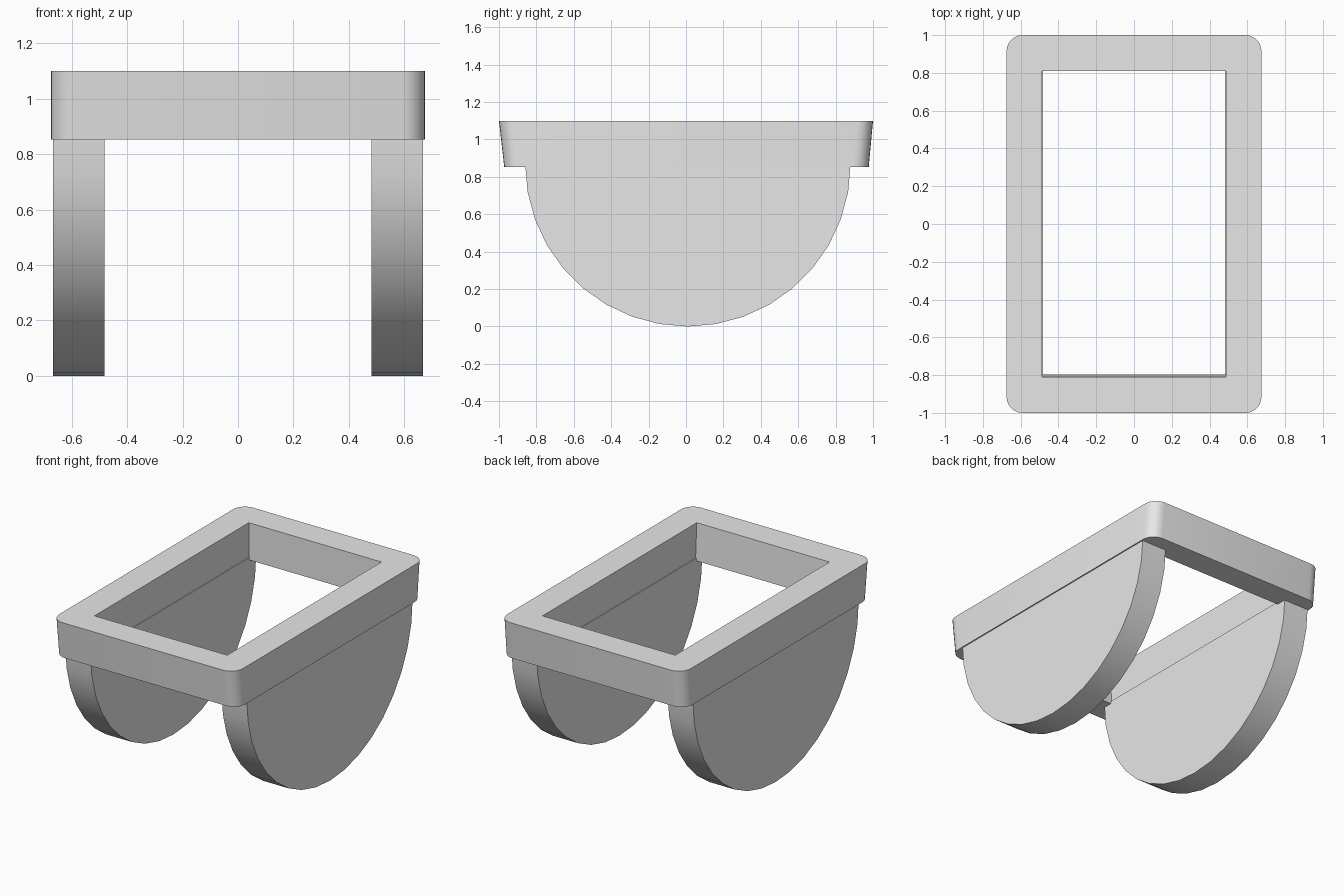
import bpy, bmesh
from math import sin, cos, pi, radians

cube = bpy.data.objects.get("Cube")
if cube:
    bpy.data.objects.remove(cube, do_unlink=True)

# Single grey finish
grey = bpy.data.materials.new("plain grey")
grey.use_nodes = True
colour = (0.8, 0.8, 0.8, 1)
grey.diffuse_color = colour
grey.node_tree.nodes["Principled BSDF"].inputs["Base Color"].default_value = colour


def finish(bm, name):
    bmesh.ops.remove_doubles(bm, verts=bm.verts, dist=0.0005)
    bmesh.ops.recalc_face_normals(bm, faces=bm.faces)
    mesh = bpy.data.meshes.new(name)
    bm.to_mesh(mesh)
    bm.free()
    mesh.materials.append(grey)
    obj = bpy.data.objects.new(name, mesh)
    bpy.context.collection.objects.link(obj)
    bpy.ops.object.select_all(action="DESELECT")
    obj.select_set(True)
    bpy.context.view_layer.objects.active = obj
    bpy.ops.object.shade_smooth_by_angle(angle=radians(30))
    return obj


def ring(bm, half_x, front, back, z, radius, steps=6):
    """Rectangle loop with rounded corners, or repeated points if radius is 0."""
    verts = []
    for corner, (sx, sy) in enumerate([(1, 1), (-1, 1), (-1, -1), (1, -1)]):
        cx = sx * (half_x - radius)
        cy = back - radius if sy > 0 else front + radius
        for i in range(steps + 1):
            a = (corner + i / steps) * pi / 2
            verts.append(bm.verts.new((cx + radius * cos(a), cy + radius * sin(a), z)))
    return verts


# Rectangular frame, its end walls leaning inward toward the bottom
bm = bmesh.new()
loops = [
    ring(bm, 0.675, -1.0, 1.0, 1.1, 0.085),
    ring(bm, 0.675, -0.972, 0.977, 0.853, 0.085),
    ring(bm, 0.488, -0.797, 0.81, 0.853, 0),
    ring(bm, 0.488, -0.81, 0.81, 1.1, 0),
]
# Merge the repeated inner corner points while bridging the loops
for k in range(4):
    a, b = loops[k], loops[(k + 1) % 4]
    for i in range(len(a)):
        j = (i + 1) % len(a)
        bm.faces.new((a[i], a[j], b[j], b[i]))
finish(bm, "frame")


# Half-disc rockers under the long sides
def rocker(name, side):
    bm = bmesh.new()
    radius, steps = 0.87, 18
    profile = []
    for i in range(steps + 1):
        a = pi + pi * i / steps
        profile.append(bm.verts.new((side * 0.482, 0.01 + radius * cos(a), radius + radius * sin(a))))
    face = bm.faces.new(profile)
    out = bmesh.ops.extrude_face_region(bm, geom=[face], use_keep_orig=True)
    moved = [v for v in out["geom"] if isinstance(v, bmesh.types.BMVert)]
    bmesh.ops.translate(bm, verts=moved, vec=(side * 0.185, 0, 0))
    finish(bm, name)


rocker("left_rocker", 1)
rocker("right_rocker", -1)
